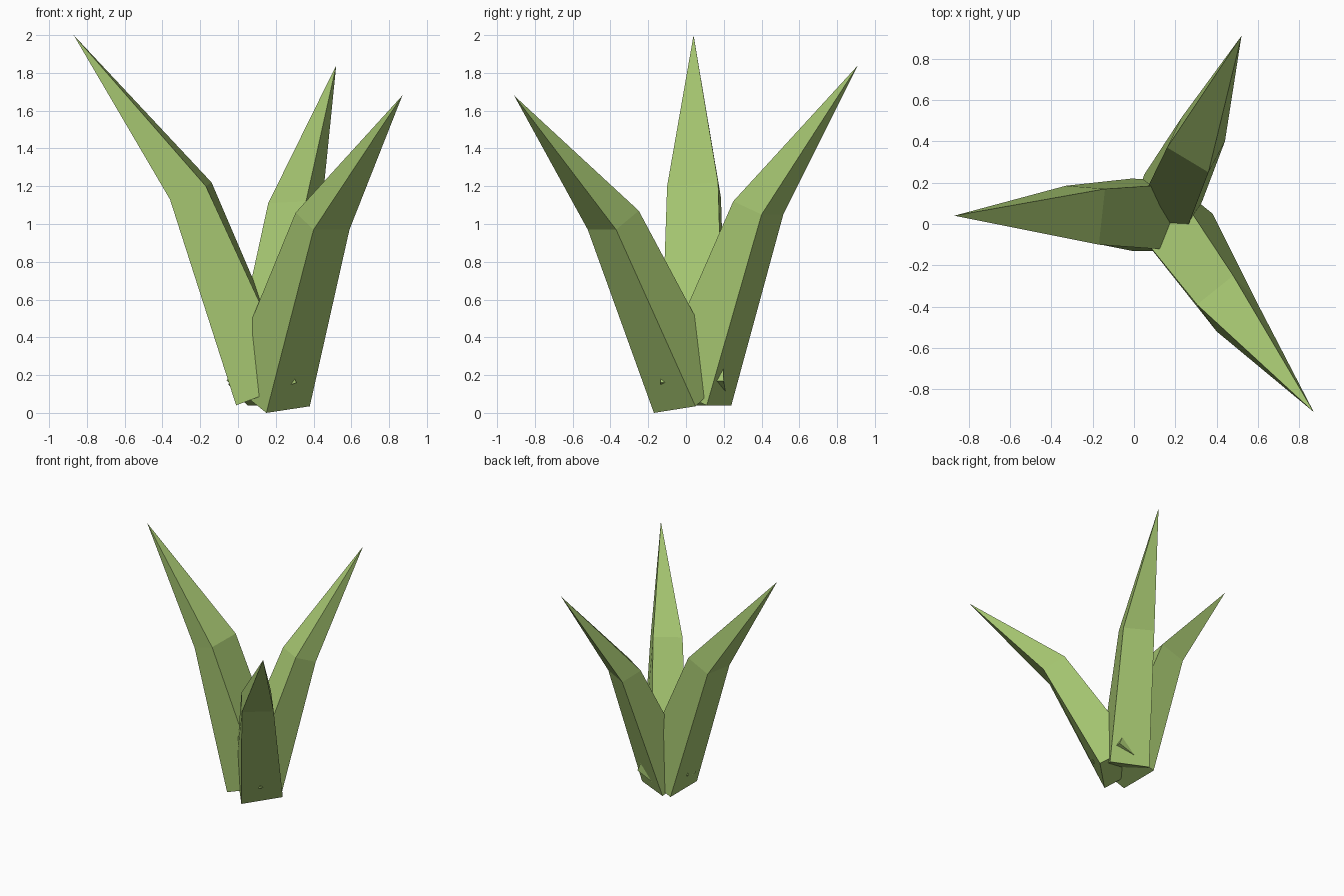
import bpy, bmesh

mat = bpy.data.materials.new("leaf_green")
mat.diffuse_color = (0.37, 0.55, 0.16, 1)


def leaf(name, base, mid, tip):
    """Four-sided blade: base ring, bend ring, pointed tip."""
    bm = bmesh.new()
    lo = [bm.verts.new(p) for p in base]
    hi = [bm.verts.new(p) for p in mid]
    top = bm.verts.new(tip)
    bm.faces.new(lo)
    for i in range(4):
        j = (i + 1) % 4
        bm.faces.new((lo[i], lo[j], hi[j], hi[i]))
        bm.faces.new((hi[i], hi[j], top))
    bmesh.ops.recalc_face_normals(bm, faces=bm.faces)
    me = bpy.data.meshes.new(name)
    bm.to_mesh(me)
    bm.free()
    me.materials.append(mat)
    bpy.context.collection.objects.link(bpy.data.objects.new(name, me))


# Ring order: two outer corners, then two inner corners
leaf("left_leaf",
     [(-0.01, -0.13, 0.04), (-0.01, 0.22, 0.04), (0.31, 0.20, 0.17), (0.31, -0.135, 0.16)],
     [(-0.36, -0.06, 1.13), (-0.33, 0.185, 1.14), (-0.14, 0.17, 1.22), (-0.17, -0.10, 1.20)],
     (-0.87, 0.04, 2.0))
leaf("back_leaf",
     [(0.05, 0.24, 0.04), (0.33, 0.11, 0.04), (0.20, -0.17, 0.16), (-0.05, -0.06, 0.15)],
     [(0.23, 0.515, 1.05), (0.44, 0.40, 1.05), (0.36, 0.25, 1.12), (0.16, 0.37, 1.11)],
     (0.52, 0.91, 1.84))
leaf("front_leaf",
     [(0.15, -0.17, 0.0), (0.38, 0.05, 0.035), (0.17, 0.22, 0.19), (-0.06, 0.06, 0.17)],
     [(0.40, -0.52, 0.97), (0.59, -0.37, 0.97), (0.48, -0.25, 1.07), (0.305, -0.39, 1.06)],
     (0.87, -0.91, 1.68))
